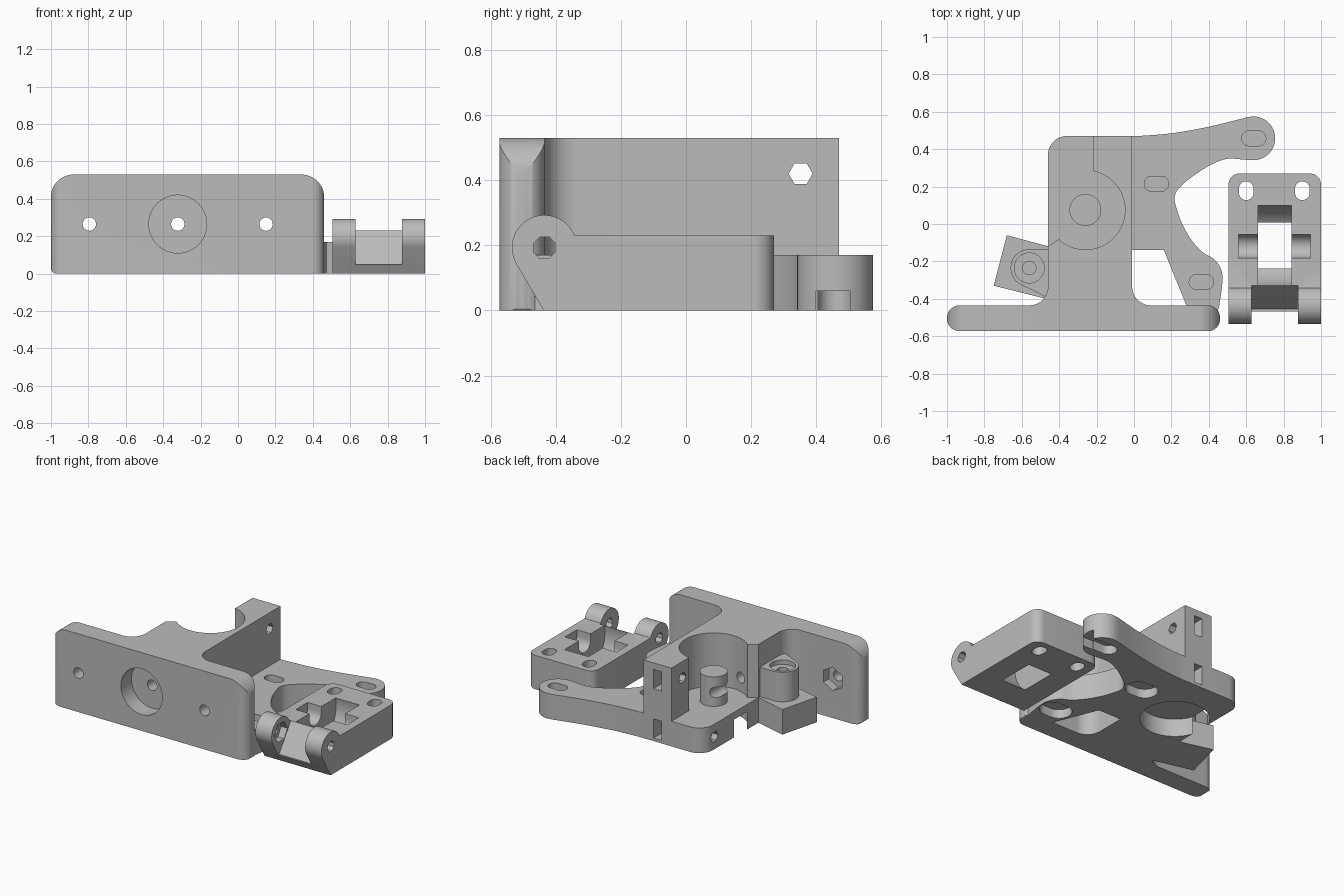
import bpy, bmesh, math
from mathutils import Matrix, Vector

if "Cube" in bpy.data.objects:
    bpy.data.objects.remove(bpy.data.objects["Cube"])

grey = bpy.data.materials.new("plain grey")
grey.diffuse_color = (0.5, 0.5, 0.5, 1)
grey.use_nodes = True
grey.node_tree.nodes["Principled BSDF"].inputs["Base Color"].default_value = grey.diffuse_color


def prism(name, pts, lo, hi, axis='Z'):
    """Extrude a 2D outline along an axis (Z: x,y  Y: x,z  X: y,z)."""
    def place(p, h):
        return {'Z': (p[0], p[1], h), 'Y': (p[0], h, p[1]), 'X': (h, p[0], p[1])}[axis]
    bm = bmesh.new()
    a = [bm.verts.new(place(p, lo)) for p in pts]
    b = [bm.verts.new(place(p, hi)) for p in pts]
    bm.faces.new(a)
    bm.faces.new(b[::-1])
    for i in range(len(pts)):
        j = (i + 1) % len(pts)
        bm.faces.new((a[j], a[i], b[i], b[j]))
    bmesh.ops.recalc_face_normals(bm, faces=bm.faces)
    me = bpy.data.meshes.new(name)
    bm.to_mesh(me)
    bm.free()
    me.materials.append(grey)
    ob = bpy.data.objects.new(name, me)
    bpy.context.collection.objects.link(ob)
    return ob


def arc(c, r, a0, a1, n=12):
    return [(c[0] + r * math.cos(math.radians(a0 + (a1 - a0) * i / n)),
             c[1] + r * math.sin(math.radians(a0 + (a1 - a0) * i / n))) for i in range(n + 1)]


def circle(c, r, n=40, turn=0):
    return arc(c, r, turn, turn + 360, n)[:-1]


def rect(x0, x1, y0, y1, radii=(0, 0, 0, 0)):
    """Rectangle, corner radii from lower left going round."""
    out = []
    for (x, y, sx, sy, a), r in zip(((x0, y0, 1, 1, 180), (x1, y0, -1, 1, 270),
                                     (x1, y1, -1, -1, 0), (x0, y1, 1, -1, 90)), radii):
        out += arc((x + sx * r, y + sy * r), r, a, a + 90) if r else [(x, y)]
    return out


def slot(c, w, h):
    r = min(w, h) / 2 - 0.0005
    return rect(c[0] - w / 2, c[0] + w / 2, c[1] - h / 2, c[1] + h / 2, (r,) * 4)


def spline(pts, n=6):
    """Smooth curve through a few points."""
    out = []
    p = [Vector(q) for q in [pts[0]] + pts + [pts[-1]]]
    for i in range(1, len(p) - 2):
        for k in range(n):
            t = k / n
            v = 0.5 * (2 * p[i] + (p[i + 1] - p[i - 1]) * t
                       + (2 * p[i - 1] - 5 * p[i] + 4 * p[i + 1] - p[i + 2]) * t * t
                       + (3 * p[i] - p[i - 1] - 3 * p[i + 1] + p[i + 2]) * t ** 3)
            out.append(tuple(v))
    return out + [pts[-1]]


def combine(ob, others, op):
    for o in others:
        m = ob.modifiers.new(o.name, 'BOOLEAN')
        m.operation, m.object, m.solver = op, o, 'EXACT'
        me = bpy.data.meshes.new_from_object(
            ob.evaluated_get(bpy.context.evaluated_depsgraph_get()))
        ob.modifiers.clear()
        ob.data = me
        bpy.data.objects.remove(o)
        bpy.context.view_layer.update()


# Front mounting plate: rounded both from above and from the front
frame = prism("extruder_frame", rect(-1, 0.46, -0.573, -0.435, (0.068, 0.065, 0.065, 0.068)), 0, 0.53)
combine(frame, [prism("plate_face", rect(-1.01 + 0.01, 0.46, 0, 0.53, (0.03, 0.01, 0.12, 0.12)),
                      -0.7, -0.3, 'Y')], 'INTERSECT')

# Tall tower, low base slab and curved motor arm
tower = prism("tower", [(-0.55, -0.5)] + arc((-0.56, -0.335), 0.1, -90, 0)
              + [(-0.46, -0.12), (-0.4, -0.08), (-0.22, -0.08), (-0.22, 0.47), (-0.01, 0.47)]
              + arc((0.09, -0.335), 0.1, 180, 270) + [(0.09, -0.5)], 0, 0.53)
slab = prism("base_slab", rect(-0.46, 0.0, -0.14, 0.47, (0, 0, 0, 0.1)), 0, 0.17)
arm = prism("motor_arm", [(-0.05, -0.14), (-0.05, 0.47)]
            + spline([(0.02, 0.47), (0.2, 0.485), (0.4, 0.52), (0.61, 0.572)])
            + arc((0.638, 0.458), 0.117, 90, -90, 20)
            + spline([(0.58, 0.345), (0.48, 0.345), (0.35, 0.28), (0.225, 0.17), (0.235, 0.06),
                      (0.29, -0.06), (0.36, -0.145), (0.43, -0.19), (0.468, -0.25), (0.472, -0.32),
                      (0.455, -0.44)])
            + [(0.44, -0.5), (0.3, -0.5), (0.28, -0.435), (0.16, -0.14)], 0, 0.17)

# Hinge boss and tilted block on the left
block = prism("hinge_block", [(-0.75, -0.33), (-0.45, -0.405), (-0.4, -0.135), (-0.68, -0.06)], 0, 0.17)
boss = prism("hinge_boss", arc((-0.56, -0.235), 0.1, 90, 240, 20)
             + [(-0.47, -0.39), (-0.44, -0.39), (-0.44, -0.135)], 0, 0.37)
combine(frame, [tower, slab, arm, block, boss], 'UNION')

# Drive bore and motor recess, leaving a floor between them
cuts = [prism("drive_bore", circle((-0.26, 0.075), 0.212, 56), 0.17, 0.6),
        prism("motor_recess", circle((-0.26, 0.075), 0.212, 56), -0.1, 0.12),
        prism("boss_recess", circle((-0.56, -0.235), 0.08), 0.34, 0.5),
        prism("boss_hole", circle((-0.56, -0.235), 0.036, 20), 0.12, 0.5)]
# Slotted motor screw seats, blind from both sides
for c in ((0.12, 0.215), (0.64, 0.458), (0.36, -0.31)):
    cuts.append(prism("screw_slot", slot(c, 0.13, 0.08), 0.075, 0.3))
    cuts.append(prism("screw_seat", slot(c, 0.21, 0.16 if c[0] < 0.6 else 0.105), -0.1, 0.06))
cuts.append(prism("seat_opening", rect(0.66, 0.9, 0.4, 0.505), -0.1, 0.06))
# Plate holes with hexagonal nut seats at the back, and the filament inlet
for x in (-0.795, 0.15):
    cuts.append(prism("plate_hole", circle((x, 0.265), 0.036, 20), -0.8, -0.3, 'Y'))
    cuts.append(prism("nut_seat", circle((x, 0.265), 0.08, 6, 30), -0.495, -0.43, 'Y'))
cuts.append(prism("inlet_seat", circle((-0.322, 0.265), 0.155, 48), -0.8, -0.46, 'Y'))
# Clamp screw holes through the tower, with nut slots from behind
for z in (0.085, 0.42):
    cuts.append(prism("clamp_hole", circle((0.352, z), 0.037, 6), -0.6, 0.05 if z > 0.2 else -0.005, 'X'))
    cuts.append(prism("nut_slot", rect(-0.145, -0.085, z - 0.065, z + 0.065), 0.29, 0.6, 'Y'))
combine(frame, cuts, 'DIFFERENCE')

# Central drive post, then the filament path through everything
combine(frame, [prism("drive_post", circle((-0.26, 0.075), 0.085), 0.14, 0.37)], 'UNION')
combine(frame, [prism("filament_path", circle((-0.322, 0.265), 0.036, 20), -0.8, 0.6, 'Y')], 'DIFFERENCE')

# Idler lever: side profile with hinge eye, rounded rear corners
eye = (-0.435, 0.193)
lever = prism("idler_lever", [(0.27, 0), (0.27, 0.23), (-0.34, 0.23)]
              + arc(eye, 0.1, 22, 208, 28) + [(-0.437, 0)], 0.505, 1.0, 'X')
combine(lever, [prism("lever_plan", rect(0.505, 1.0, -0.6, 0.27, (0, 0, 0.06, 0.06)), -0.1, 0.5)], 'INTERSECT')
cuts = [prism("hinge_gap", [(-0.7, 0.05), (-0.455, 0.05), (-0.33, 0.23), (-0.3, 0.4), (-0.7, 0.4)],
              0.627, 0.878, 'X'),
        prism("bearing_slot", circle((-0.115, 0.18), 0.219, 48), 0.663, 0.842, 'X'),
        prism("axle_trough", circle((-0.118, 0.19), 0.063, 28), 0.56, 0.945, 'X'),
        prism("axle_opening", rect(0.56, 0.945, -0.181, -0.055), 0.19, 0.4),
        prism("hinge_hole", circle(eye, 0.036, 8, 22.5), 0.4, 1.1, 'X'),
        prism("hinge_nut", circle(eye, 0.068, 6), 0.58, 0.64, 'X')]
for x in (0.6, 0.9):
    cuts.append(prism("spring_slot", slot((x, 0.178), 0.078, 0.1), -0.1, 0.4))
combine(lever, cuts, 'DIFFERENCE')

# Smooth curved faces, keep edges sharp
for ob in (frame, lever):
    bpy.ops.object.select_all(action='DESELECT')
    ob.select_set(True)
    bpy.context.view_layer.objects.active = ob
    bpy.ops.object.shade_smooth_by_angle(angle=math.radians(28))
